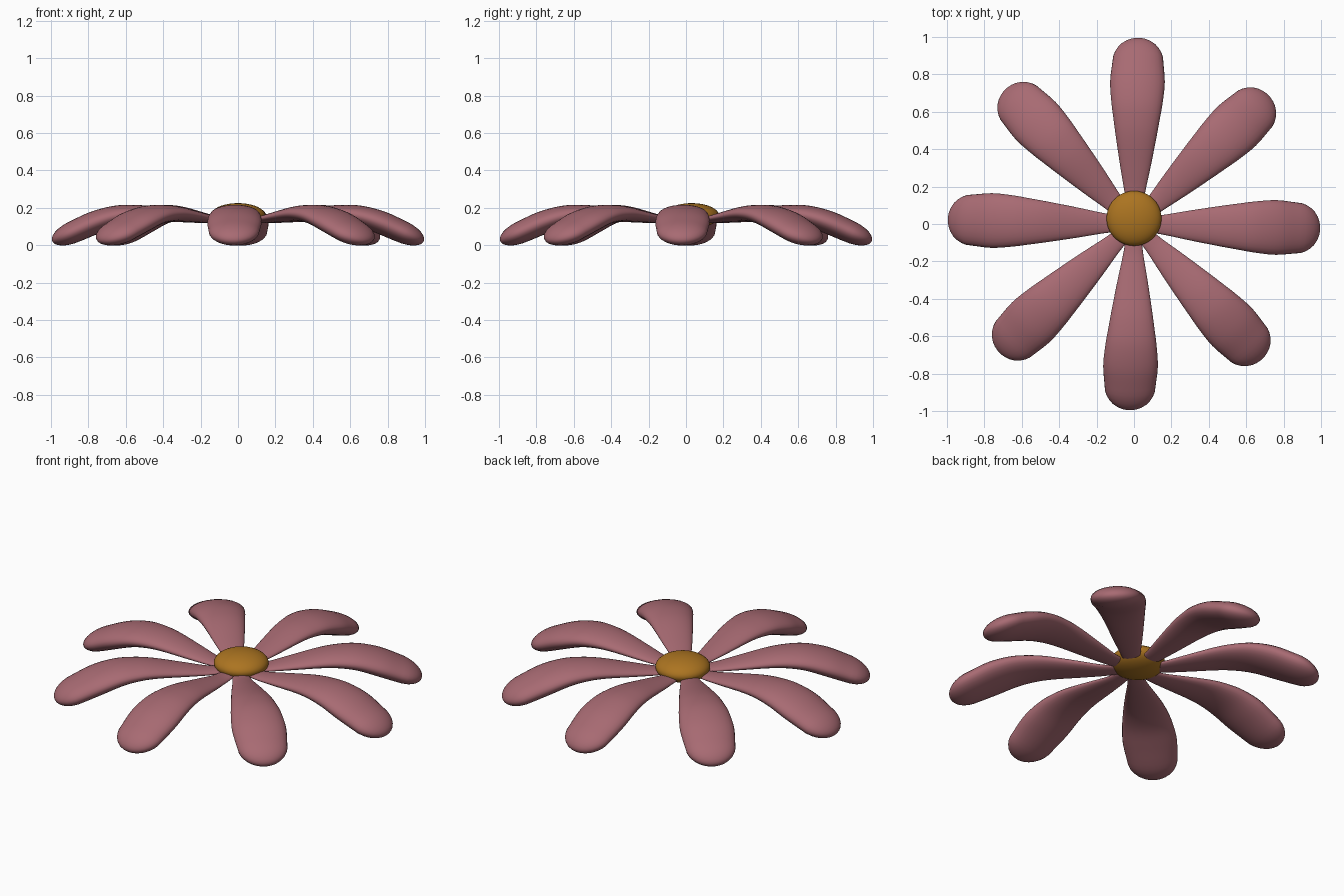
import bpy, bmesh, math
from mathutils import Vector

if "Cube" in bpy.data.objects:
    bpy.data.objects.remove(bpy.data.objects["Cube"])

SEG = 28         # points around a petal section
# petal spine: distance from centre, height, half width
SPINE = [Vector(p) for p in [
    (0.11, 0.133, 0.046), (0.18, 0.136, 0.057), (0.30, 0.150, 0.080),
    (0.45, 0.167, 0.106), (0.55, 0.169, 0.122), (0.65, 0.157, 0.137),
    (0.76, 0.123, 0.146), (0.869, 0.076, 0.136)]]


def material(name, color):
    m = bpy.data.materials.new(name)
    m.diffuse_color = (*color, 1)
    m.use_nodes = True
    m.node_tree.nodes["Principled BSDF"].inputs["Base Color"].default_value = m.diffuse_color
    return m


def smooth_path(pts, steps):
    """Catmull-Rom curve through the points."""
    ext = [2 * pts[0] - pts[1]] + pts + [2 * pts[-1] - pts[-2]]
    out = []
    for i in range(len(pts) - 1):
        a, b, c, d = ext[i:i + 4]
        for k in range(steps):
            t = k / steps
            out.append(0.5 * (2 * b + (c - a) * t + (2 * a - 5 * b + 4 * c - d) * t * t
                              + (3 * b - a - 3 * c + d) * t ** 3))
    return out + [pts[-1]]


def petal_mesh():
    # stations: centre, direction, half width; sections are flat ellipses
    path = smooth_path(SPINE, 5)
    stations = []
    n = len(path)
    for i, p in enumerate(path):
        d = path[min(i + 1, n - 1)] - path[max(i - 1, 0)]
        stations.append((Vector((p.x, p.y)), Vector((d.x, d.y)).normalized(), p.z))
    # rounded ends
    caps = [math.radians(a) for a in (12, 24, 36, 48, 60, 70, 79, 86)]
    c, t, r = stations[0]
    start = [(c - t * r * math.sin(a), t, r * math.cos(a)) for a in reversed(caps)]
    c, t, r = stations[-1]
    end = [(c + t * r * math.sin(a), t, r * math.cos(a)) for a in caps]

    bm = bmesh.new()
    rings = []
    for c, t, r in start + stations + end:
        flat = 0.28 + 0.16 * min(c.x / 0.85, 1)    # petals thicken outwards
        ring = []
        for k in range(SEG):
            a = 2 * math.pi * k / SEG
            up = flat * r * math.sin(a)
            ring.append(bm.verts.new((c.x - t.y * up, r * math.cos(a), c.y + t.x * up)))
        rings.append(ring)
    for a, b in zip(rings, rings[1:]):
        for k in range(SEG):
            j = (k + 1) % SEG
            bm.faces.new((a[k], a[j], b[j], b[k]))
    bm.faces.new(rings[0])
    bm.faces.new(rings[-1])
    bmesh.ops.recalc_face_normals(bm, faces=bm.faces)
    for f in bm.faces:
        f.smooth = True
    me = bpy.data.meshes.new("petal")
    bm.to_mesh(me)
    bm.free()
    return me


# eight petals, turned very slightly clockwise
mesh = petal_mesh()
mesh.materials.append(material("petal_pink", (0.39, 0.145, 0.17)))
for i in range(8):
    ob = bpy.data.objects.new(f"petal_{i + 1}", mesh)
    ob.rotation_euler.z = math.radians(45 * i - 1.4)
    bpy.context.collection.objects.link(ob)

# flower centre, a flattened ball
bpy.ops.mesh.primitive_uv_sphere_add(segments=40, ring_count=24, radius=1,
                                     location=(0, 0.03, 0.158))
core = bpy.context.object
core.name = "flower_centre"
core.scale = (0.147, 0.147, 0.067)
bpy.ops.object.shade_smooth()
core.data.materials.append(material("centre_gold", (0.41, 0.175, 0.015)))
